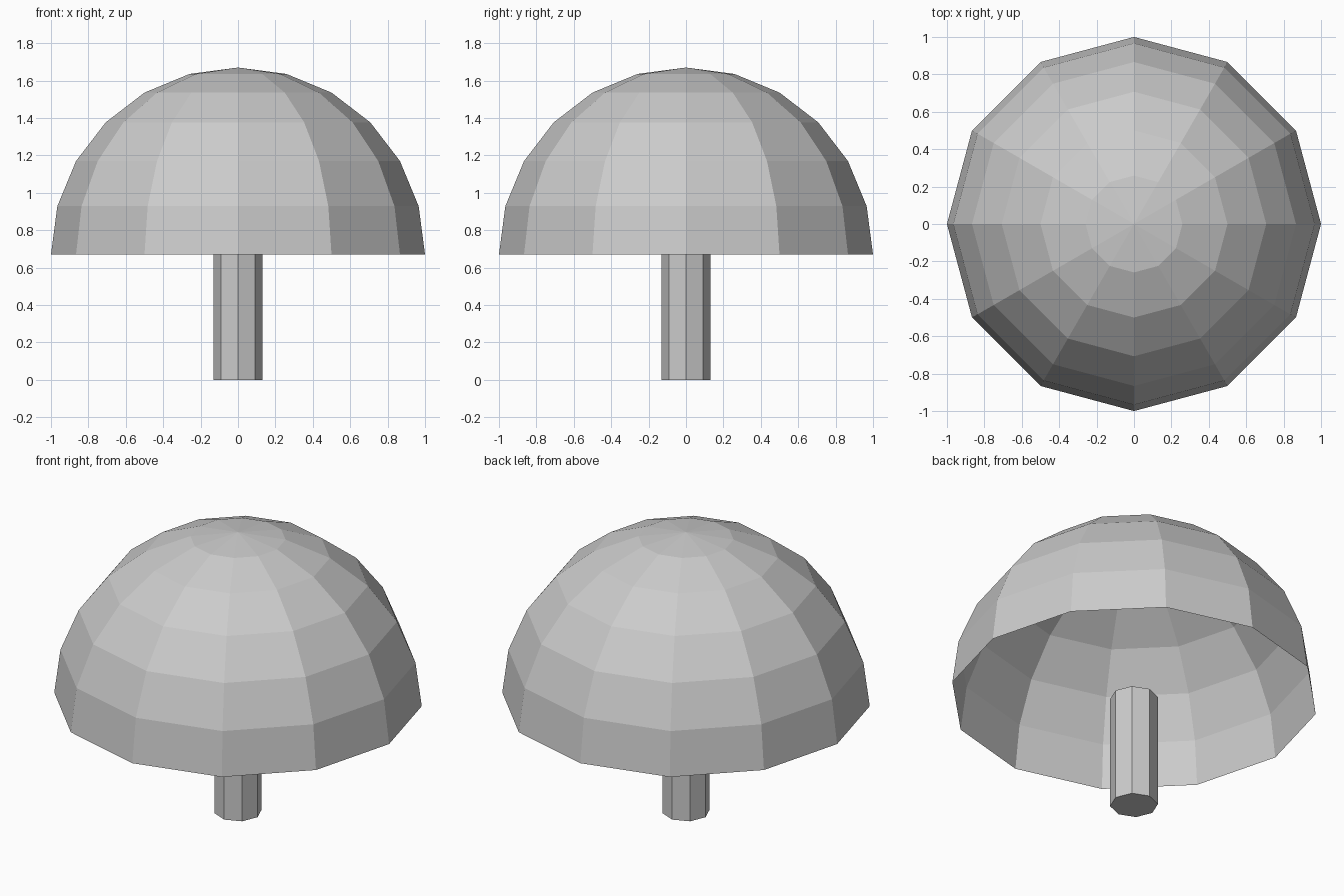
import bpy
import bmesh

if "Cube" in bpy.data.objects:
    bpy.data.objects.remove(bpy.data.objects["Cube"])

RIM_Z = 0.67

# Canopy: upper half of a 12 x 12 sphere, open underneath
bpy.ops.mesh.primitive_uv_sphere_add(segments=12, ring_count=12, radius=1, location=(0, 0, RIM_Z))
canopy = bpy.context.object
canopy.name = "canopy"
bm = bmesh.new()
bm.from_mesh(canopy.data)
bmesh.ops.delete(bm, geom=[v for v in bm.verts if v.co.z < -0.01], context='VERTS')
bm.to_mesh(canopy.data)
bm.free()

# Trunk: eight-sided post ending level with the canopy rim
bpy.ops.mesh.primitive_cylinder_add(vertices=8, radius=0.13, depth=RIM_Z, location=(0, 0, RIM_Z / 2))
bpy.context.object.name = "trunk"
